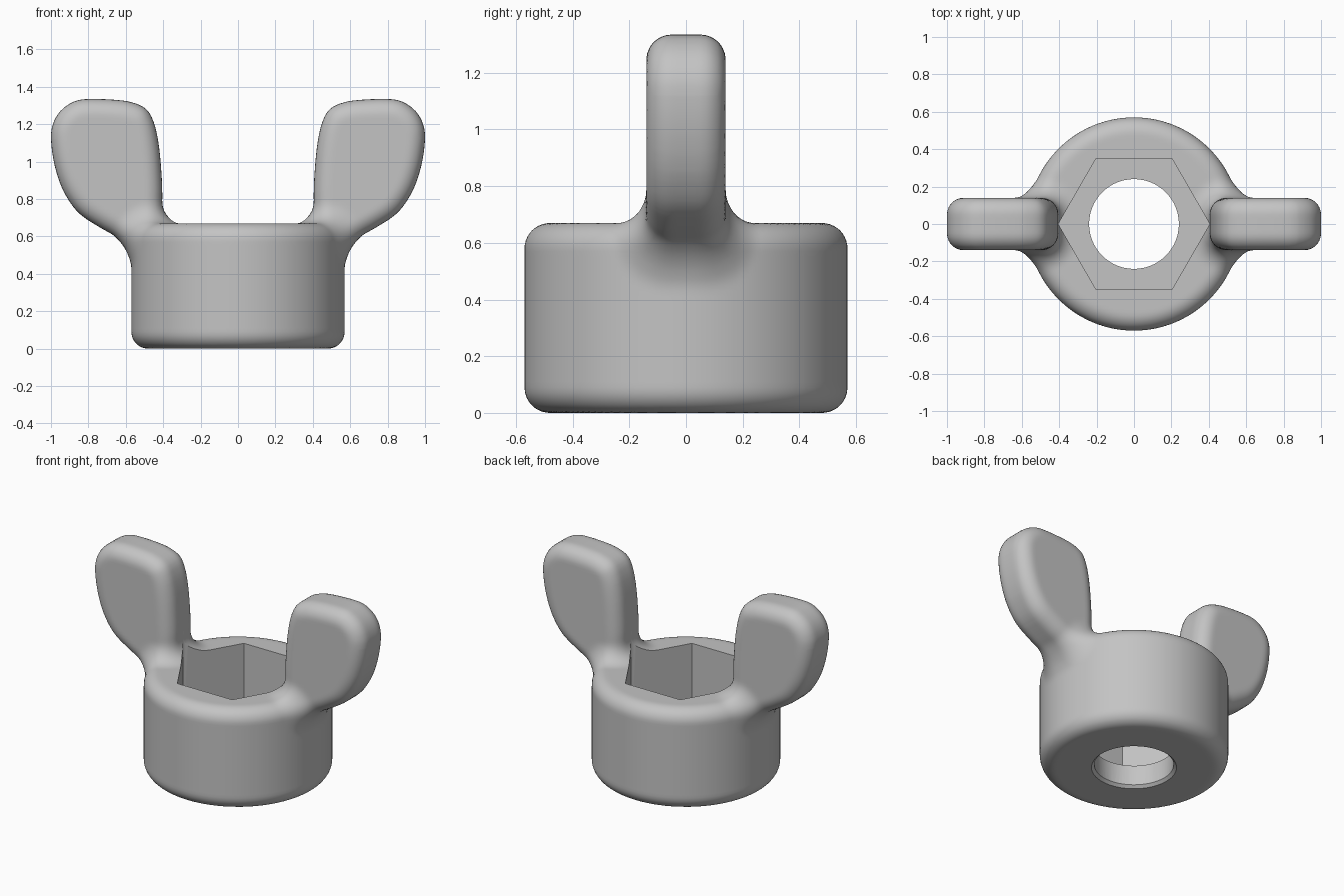
import bpy, bmesh, math
from mathutils import Vector

if "Cube" in bpy.data.objects:
    bpy.data.objects.remove(bpy.data.objects["Cube"])

# Main sizes
RADIUS, HEIGHT, ROUND = 0.57, 0.67, 0.09
WING_HALF, FILLET = 0.14, 0.12
HEX_R, HOLE_R, FLOOR_Z = 0.405, 0.24, 0.15

# Wing outline in x and z, from the root up the inner edge and back down
OUTLINE = [(0.42, 0.5), (0.405, 0.78), (0.41, 0.95), (0.425, 1.1), (0.45, 1.21),
           (0.49, 1.28), (0.56, 1.315), (0.65, 1.33), (0.8, 1.335), (0.88, 1.32),
           (0.95, 1.27), (0.99, 1.2), (1.0, 1.12), (0.985, 1.0), (0.95, 0.88),
           (0.9, 0.785), (0.84, 0.715), (0.75, 0.655), (0.66, 0.605), (0.55, 0.545)]


def spline(points, steps):
    """Smooth curve through the points."""
    pts = [Vector(p) for p in points]
    pts = [pts[0]] + pts + [pts[-1]]
    out = []
    for a, b, c, d in zip(pts, pts[1:], pts[2:], pts[3:]):
        for i in range(steps):
            t = i / steps
            out.append(b + (c - a) * (t / 2) + (a * 2 - b * 5 + c * 4 - d) * (t * t / 2)
                       + (b * 3 - a - c * 3 + d) * (t ** 3 / 2))
    return out + [pts[-1]]


wing_profile = spline(OUTLINE, 3)
SEGMENTS = [(a.x, a.y, b.x - a.x, b.y - a.y)
            for a, b in zip(wing_profile, wing_profile[1:] + wing_profile[:1])]


def outline_distance(x, z):
    """Signed distance to the wing outline, negative inside."""
    best, inside = 9.0, False
    for ax, az, dx, dz in SEGMENTS:
        px, pz = x - ax, z - az
        t = min(1.0, max(0.0, (px * dx + pz * dz) / (dx * dx + dz * dz)))
        ex, ez = px - dx * t, pz - dz * t
        best = min(best, ex * ex + ez * ez)
        if (pz < 0) != (pz < dz) and px < dx * pz / dz:
            inside = not inside
    return -math.sqrt(best) if inside else math.sqrt(best)


def rounded(u, v):
    """Round the edge where two surfaces meet."""
    u, v = u + ROUND, v + ROUND
    return min(max(u, v), 0) + math.hypot(max(u, 0), max(v, 0)) - ROUND


def nut_distance(p):
    """Distance to the rounded hub and wings joined by a fillet."""
    hub = rounded(math.hypot(p.x, p.y) - RADIUS, abs(p.z - HEIGHT / 2) - HEIGHT / 2)
    x, y = abs(p.x), abs(p.y)
    if y > WING_HALF + FILLET or x < 0.28 or p.z < 0.37:
        return hub
    wing = rounded(outline_distance(x, p.z), y - WING_HALF)
    return (max(FILLET, min(hub, wing))
            - math.hypot(max(FILLET - hub, 0), max(FILLET - wing, 0)))


def make_object(name, bm):
    bmesh.ops.recalc_face_normals(bm, faces=bm.faces)
    mesh = bpy.data.meshes.new(name)
    bm.to_mesh(mesh)
    bm.free()
    ob = bpy.data.objects.new(name, mesh)
    bpy.context.collection.objects.link(ob)
    return ob


def prism(bm, loop, offset):
    """Extrude a closed loop of points into a solid."""
    face = bm.faces.new([bm.verts.new(p) for p in loop])
    new = bmesh.ops.extrude_face_region(bm, geom=[face])["geom"]
    bmesh.ops.translate(bm, vec=offset, verts=[g for g in new if isinstance(g, bmesh.types.BMVert)])


def ring(radius, z, sides):
    return [(radius * math.cos(math.tau * i / sides), radius * math.sin(math.tau * i / sides), z)
            for i in range(sides)]


def apply_modifier(ob, kind, **settings):
    mod = ob.modifiers.new(kind.title(), kind)
    for key, value in settings.items():
        setattr(mod, key, value)
    bpy.ops.object.modifier_apply(modifier=mod.name)


# Rough hub and two wings
bm = bmesh.new()
prism(bm, ring(RADIUS, 0, 96), (0, 0, HEIGHT))
for side in (1, -1):
    prism(bm, [(side * p.x, -WING_HALF, p.y) for p in wing_profile], (0, 2 * WING_HALF, 0))
nut = make_object("wing_nut", bm)
bpy.ops.object.select_all(action="DESELECT")
bpy.context.view_layer.objects.active = nut
nut.select_set(True)

# Fuse into one skin, then settle it on the filleted shape
apply_modifier(nut, "REMESH", mode="VOXEL", voxel_size=0.02)
apply_modifier(nut, "SMOOTH", factor=0.5, iterations=4)
STEP = 0.001
axes = [Vector((STEP, 0, 0)), Vector((0, STEP, 0)), Vector((0, 0, STEP))]
for vert in nut.data.vertices:
    p = vert.co.copy()
    for _ in range(3):
        d = nut_distance(p)
        if abs(d) < 0.0003:
            break
        slope = Vector([(nut_distance(p + a) - d) / STEP for a in axes])
        p -= slope * (d / max(slope.length_squared, 0.3))
    vert.co = p

# Hexagonal pocket, bolt hole and its eased lower rim
bm = bmesh.new()
prism(bm, ring(HEX_R, FLOOR_Z, 6), (0, 0, 1))
pocket = make_object("pocket_cutter", bm)
bm = bmesh.new()
prism(bm, ring(HOLE_R, -0.1, 64), (0, 0, 0.4))
hole = make_object("hole_cutter", bm)
bm = bmesh.new()
bmesh.ops.create_cone(bm, cap_ends=True, segments=64, radius1=0.28, radius2=0.235, depth=0.045)
rim = make_object("rim_cutter", bm)
for cutter in (pocket, hole, rim):
    cutter.hide_render = True
    apply_modifier(nut, "BOOLEAN", operation="DIFFERENCE", solver="EXACT", object=cutter)
    bpy.data.objects.remove(cutter)

# Plain grey metal
grey = bpy.data.materials.new("grey_metal")
grey.use_nodes = True
colour = (0.55, 0.55, 0.55, 1)
grey.diffuse_color = colour
grey.node_tree.nodes["Principled BSDF"].inputs["Base Color"].default_value = colour
nut.data.materials.clear()
nut.data.materials.append(grey)
for poly in nut.data.polygons:
    poly.material_index = 0
bpy.ops.object.shade_smooth_by_angle(angle=math.radians(40))
